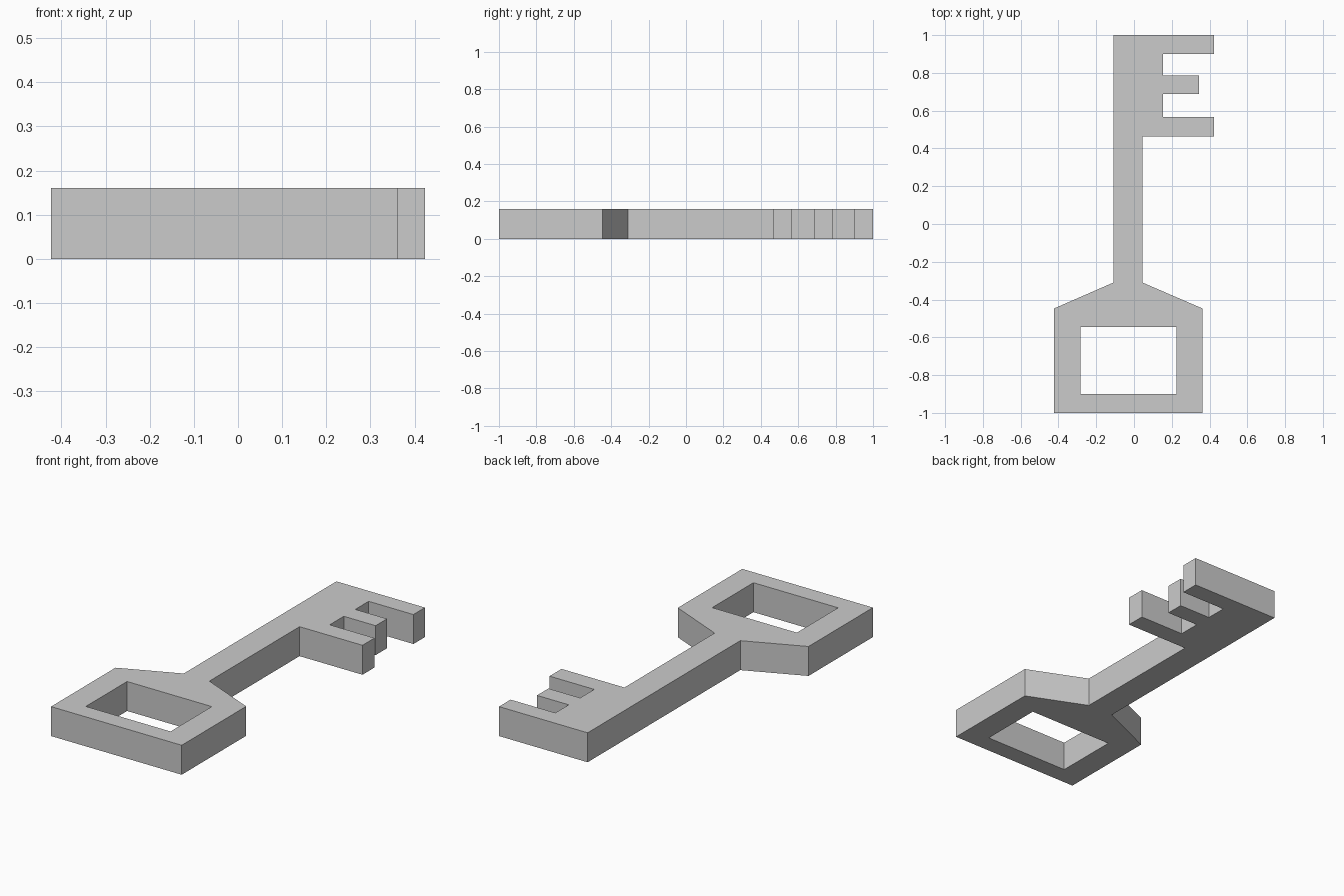
import bpy
import bmesh

cube = bpy.data.objects.get("Cube")
if cube:
    bpy.data.objects.remove(cube, do_unlink=True)

THICKNESS = 0.16
SHANK_LEFT, SHANK_RIGHT, BIT_ROOT = -0.109, 0.045, 0.154
BOW_LEFT, BOW_RIGHT, SHOULDER, NECK = -0.423, 0.362, -0.447, -0.31

# Plain steel
steel = bpy.data.materials.new("grey_steel")
steel.use_nodes = True
colour = (0.6, 0.6, 0.6, 1)
steel.diffuse_color = colour
steel.node_tree.nodes["Principled BSDF"].inputs["Base Color"].default_value = colour

# Bow with sloped shoulders, and the start of the shank
outline = [(SHANK_LEFT, 1), (SHANK_LEFT, NECK), (BOW_LEFT, SHOULDER), (BOW_LEFT, -1),
           (BOW_RIGHT, -1), (BOW_RIGHT, SHOULDER), (SHANK_RIGHT, NECK)]

# Teeth: lower edge, upper edge, tip; the first rises from the shank
teeth = [(0.464, 0.567, 0.423), (0.688, 0.786, 0.345), (0.901, 1, 0.423)]
root = SHANK_RIGHT
for low, high, tip in teeth:
    outline += [(root, low), (tip, low), (tip, high)]
    root = BIT_ROOT
    if high < 1:
        outline.append((root, high))

# Rectangular opening in the bow
opening = [(-0.284, -0.9), (0.225, -0.9), (0.225, -0.546), (-0.284, -0.546)]


def add_loop(bm, points):
    verts = [bm.verts.new((x, y, 0)) for x, y in points]
    return [bm.edges.new((a, b)) for a, b in zip(verts, verts[1:] + verts[:1])]


# Fill the profile around the opening, then give it thickness
bm = bmesh.new()
edges = add_loop(bm, outline) + add_loop(bm, opening)
bmesh.ops.triangle_fill(bm, edges=edges, use_beauty=True, normal=(0, 0, 1))
grown = bmesh.ops.extrude_face_region(bm, geom=bm.faces[:], use_keep_orig=True)
top = [v for v in grown["geom"] if isinstance(v, bmesh.types.BMVert)]
bmesh.ops.translate(bm, verts=top, vec=(0, 0, THICKNESS))
bmesh.ops.recalc_face_normals(bm, faces=bm.faces[:])

mesh = bpy.data.meshes.new("key")
bm.to_mesh(mesh)
bm.free()
mesh.materials.append(steel)
key = bpy.data.objects.new("key", mesh)
bpy.context.collection.objects.link(key)
